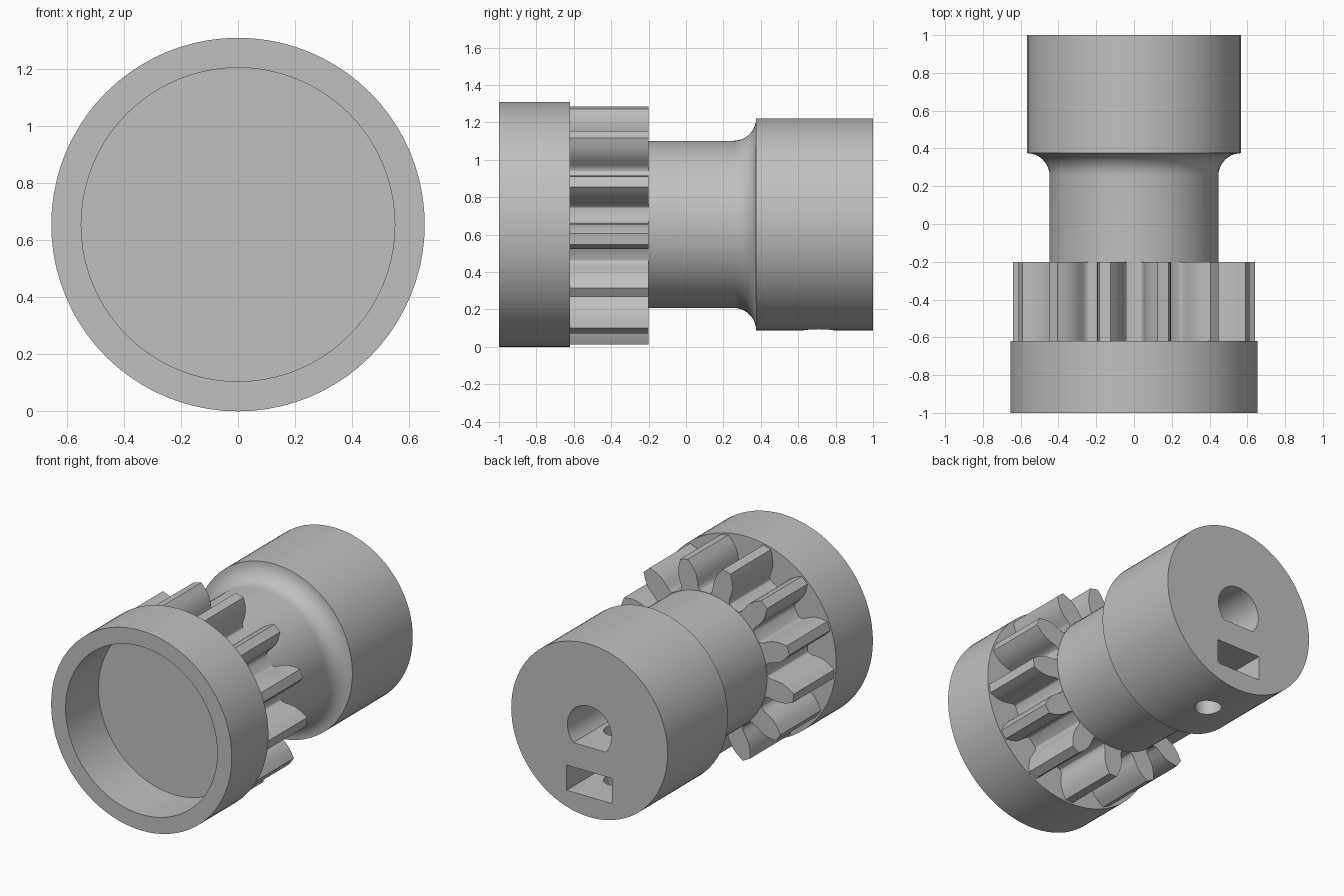
import bpy, bmesh, math
from mathutils import Matrix, Vector

AXIS_Z = 0.655      # height of the shaft axis
TEETH = 13
SEGMENTS = 80

old = bpy.data.objects.get("Cube")
if old:
    bpy.data.objects.remove(old, do_unlink=True)

grey = bpy.data.materials.new("plain grey")
grey.use_nodes = True
colour = (0.53, 0.53, 0.53, 1)
grey.diffuse_color = colour
grey.node_tree.nodes["Principled BSDF"].inputs["Base Color"].default_value = colour


def finish(name, bm):
    bmesh.ops.recalc_face_normals(bm, faces=bm.faces)
    mesh = bpy.data.meshes.new(name)
    bm.to_mesh(mesh)
    bm.free()
    mesh.materials.append(grey)
    obj = bpy.data.objects.new(name, mesh)
    bpy.context.collection.objects.link(obj)
    return obj


def lathe(name, profile):
    """Turn (radius, y) points around the shaft axis."""
    bm = bmesh.new()
    verts = [bm.verts.new((r, y, AXIS_Z)) for r, y in profile]
    edges = [bm.edges.new(pair) for pair in zip(verts, verts[1:])]
    bmesh.ops.spin(bm, geom=verts + edges, cent=(0, 0, AXIS_Z), axis=(0, 1, 0),
                   angle=math.tau, steps=SEGMENTS, use_merge=False)
    bmesh.ops.remove_doubles(bm, verts=bm.verts, dist=1e-4)
    return finish(name, bm)


def prism(name, outline, y0, y1):
    """Extrude an (x, height above axis) outline along y."""
    bm = bmesh.new()
    face = bm.faces.new([bm.verts.new((x, y0, AXIS_Z + z)) for x, z in outline])
    geom = bmesh.ops.extrude_face_region(bm, geom=[face])["geom"]
    bmesh.ops.translate(bm, vec=(0, y1 - y0, 0),
                        verts=[v for v in geom if isinstance(v, bmesh.types.BMVert)])
    return finish(name, bm)


def cut(target, cutter):
    mod = target.modifiers.new("cut", 'BOOLEAN')
    mod.operation = 'DIFFERENCE'
    mod.solver = 'EXACT'
    mod.object = cutter
    bpy.context.view_layer.objects.active = target
    bpy.ops.object.modifier_apply(modifier=mod.name)
    bpy.data.objects.remove(cutter, do_unlink=True)


def smooth(obj):
    bpy.ops.object.select_all(action='DESELECT')
    obj.select_set(True)
    bpy.context.view_layer.objects.active = obj
    bpy.ops.object.shade_smooth_by_angle(angle=math.radians(30))


# Turned body: recessed flange, neck, filleted shoulder and hub
hub_r, neck_r, shoulder_y = 0.567, 0.447, 0.375
fillet = hub_r - neck_r
profile = [(0, -0.66), (0.55, -0.66), (0.55, -1), (0.655, -1), (0.655, -0.62),
           (neck_r, -0.62)]
for i in range(11):
    a = math.pi / 2 * i / 10
    profile.append((hub_r - fillet * math.cos(a),
                    shoulder_y - fillet + fillet * math.sin(a)))
profile += [(hub_r, 1), (0, 1)]
body = lathe("turned_body", profile)

# D-shaped shaft bore
bore_r, flat = 0.16, 0.11
half = math.acos(-flat / bore_r)
outline = []
for i in range(33):
    a = -half + 2 * half * i / 32
    outline.append((bore_r * math.sin(a), bore_r * math.cos(a)))
cut(body, prism("bore_cutter", outline, -0.4, 1.1))

# Nut slot below the bore
slot = [(-0.165, -0.435), (0.165, -0.435), (0.165, -0.27), (-0.165, -0.27)]
cut(body, prism("slot_cutter", slot, 0.54, 1.1))

# Set screw hole from the underside into the bore
bm = bmesh.new()
bmesh.ops.create_cone(bm, cap_ends=True, segments=32, radius1=0.083, radius2=0.083,
                      depth=0.66, matrix=Matrix.Translation((0, 0.71, AXIS_Z - 0.38)))
cut(body, finish("screw_cutter", bm))
smooth(body)

# Pinion teeth: half flank as (radius, half angle in degrees), root to tip
flank = [(0.449, 10.5), (0.452, 9.2), (0.462, 8.1), (0.48, 7.6), (0.51, 7.5),
         (0.557, 6.8), (0.60, 5.0), (0.643, 2.6)]
step = 360 / TEETH
outline = []
for t in range(TEETH):
    centre = step * (t + 0.5)
    side = [(r, centre - a) for r, a in flank]
    side += [(r, centre + a) for r, a in reversed(flank)]
    side.append((flank[0][0], centre + step / 2))
    for r, deg in side:
        a = math.radians(deg)
        outline.append((r * math.sin(a), r * math.cos(a)))
pinion = prism("pinion_teeth", outline, -0.63, -0.2)
smooth(pinion)
